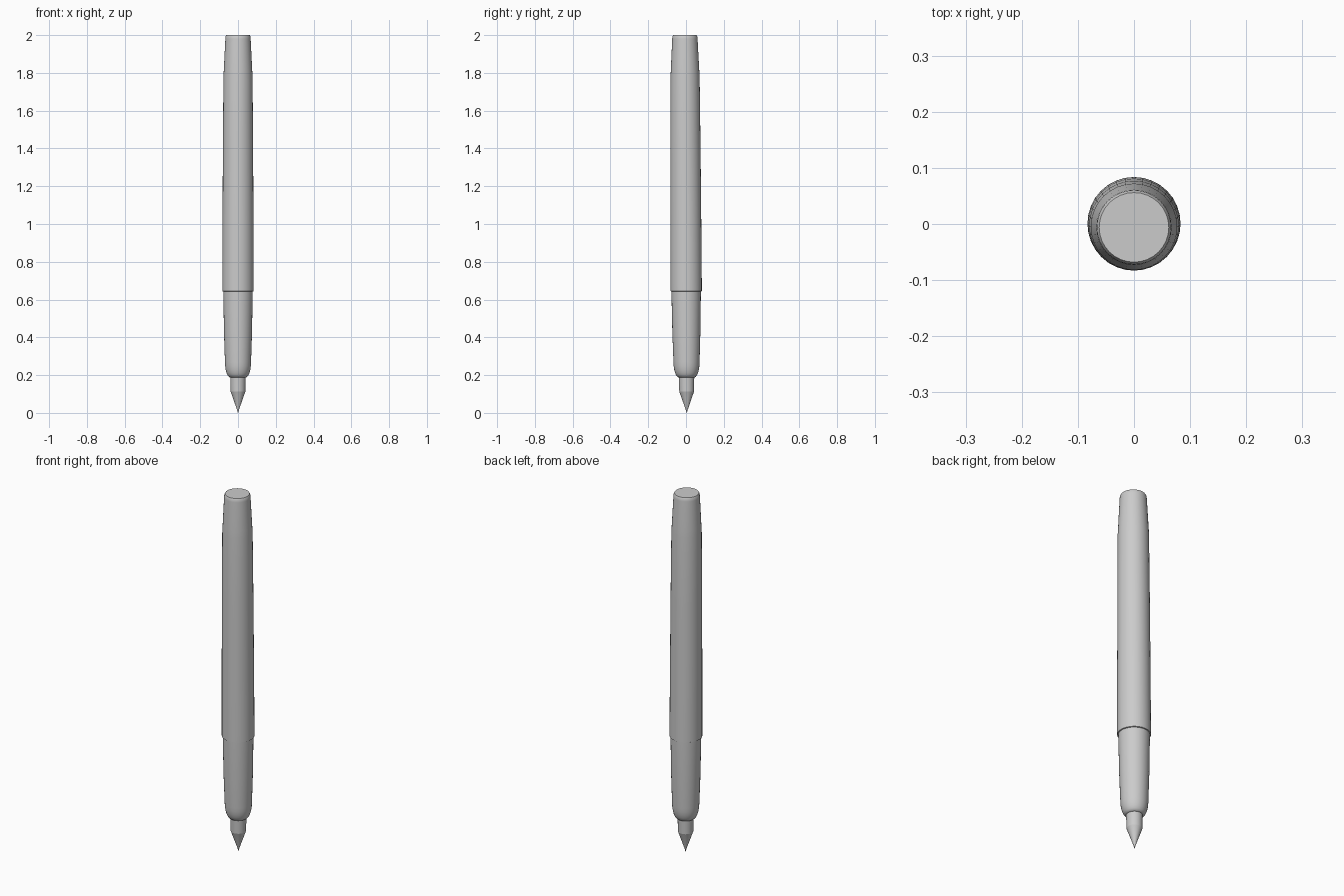
import bpy
import bmesh
import math

cube = bpy.data.objects.get("Cube")
if cube:
    bpy.data.objects.remove(cube, do_unlink=True)

SEGMENTS = 32

grey = bpy.data.materials.new("plain grey")
grey.use_nodes = True
colour = (0.6, 0.6, 0.6, 1)
grey.diffuse_color = colour
grey.node_tree.nodes["Principled BSDF"].inputs["Base Color"].default_value = colour


def lathe(name, profile):
    """Revolve (radius, height) points about the slightly leaning pen axis."""
    bm = bmesh.new()
    rings = []
    for r, z in profile:
        lean = 0.004 - 0.005 * z
        ring = []
        for i in range(SEGMENTS):
            a = math.tau * i / SEGMENTS
            ring.append(bm.verts.new((r * math.cos(a), r * math.sin(a) + lean, z)))
        rings.append(ring)
    for low, high in zip(rings, rings[1:]):
        for i in range(SEGMENTS):
            j = (i + 1) % SEGMENTS
            bm.faces.new((low[i], low[j], high[j], high[i]))
    bm.faces.new(rings[0][::-1])
    bm.faces.new(rings[-1])
    mesh = bpy.data.meshes.new(name)
    bm.to_mesh(mesh)
    bm.free()
    mesh.materials.append(grey)
    obj = bpy.data.objects.new(name, mesh)
    bpy.context.collection.objects.link(obj)
    bpy.ops.object.select_all(action="DESELECT")
    obj.select_set(True)
    bpy.context.view_layer.objects.active = obj
    bpy.ops.object.shade_smooth_by_angle(angle=math.radians(30))
    return obj


# Pointed writing tip
lathe("nib_point", [(0.001, 0.0), (0.004, 0.013), (0.039, 0.113), (0.036, 0.116)])

# Short sleeve that holds the tip
lathe("nib_sleeve", [(0.039, 0.113), (0.041, 0.2)])

# Grip with a rounded shoulder
shoulder = [(0.04 + 0.029 * math.sin(t * math.pi / 12),
             0.27 - 0.083 * math.cos(t * math.pi / 12)) for t in range(7)]
lathe("grip", shoulder + [(0.074, 0.42), (0.078, 0.645), (0.078, 0.66)])

# Long cap, tapering to the flat end
lathe("cap", [(0.079, 0.643), (0.083, 0.645), (0.083, 0.7), (0.082, 1.0),
              (0.08, 1.4), (0.077, 1.78), (0.075, 1.82),
              (0.067, 1.98), (0.066, 1.992), (0.062, 2.0)])
